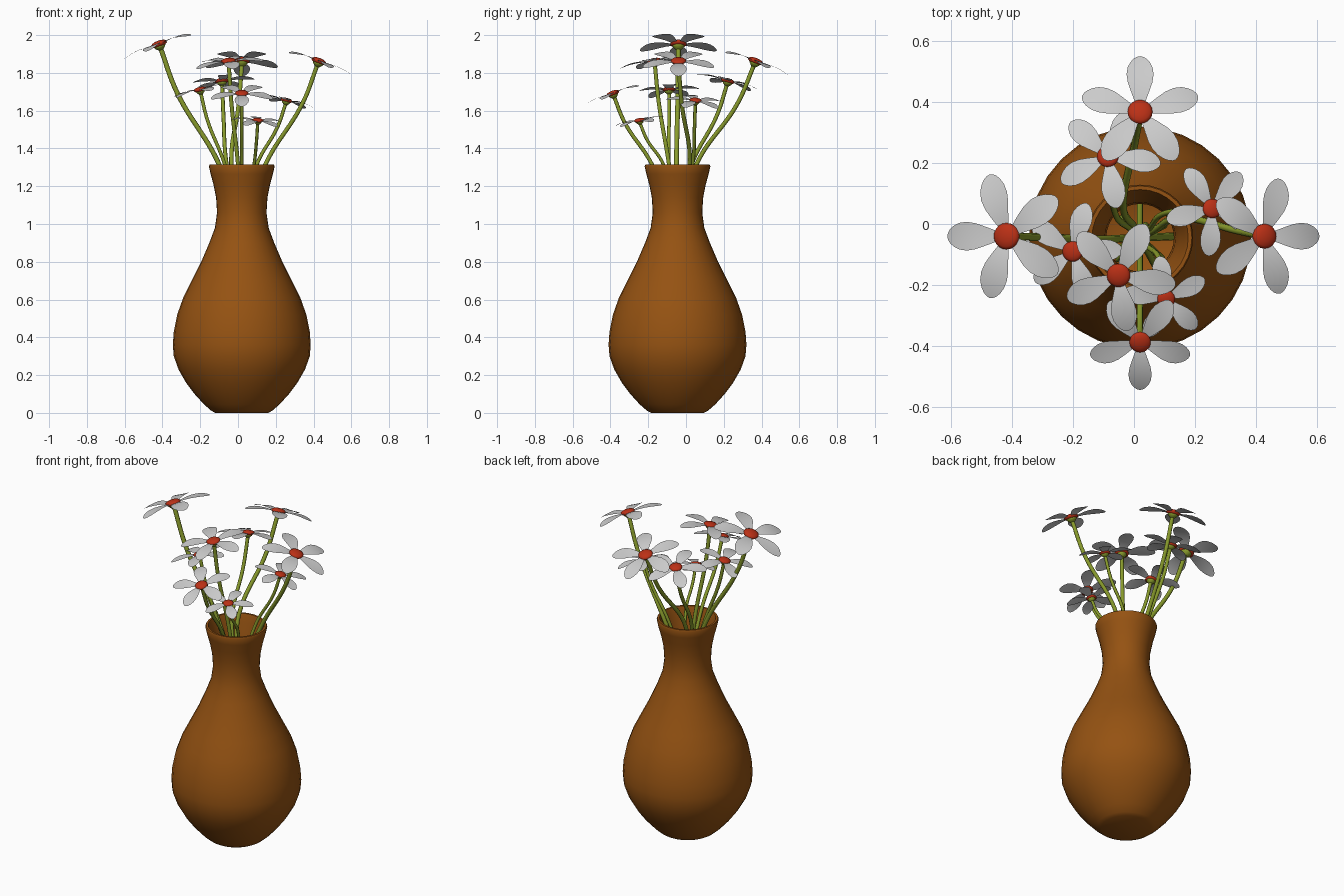
import bpy, bmesh, math
from mathutils import Vector, Matrix

if "Cube" in bpy.data.objects:
    bpy.data.objects.remove(bpy.data.objects["Cube"])

AXIS = Vector((0.02, -0.045, 0))


def material(name, rgb):
    m = bpy.data.materials.new(name)
    m.diffuse_color = (*rgb, 1)
    m.use_nodes = True
    m.node_tree.nodes["Principled BSDF"].inputs["Base Color"].default_value = m.diffuse_color
    return m


CLAY = material("clay", (0.30, 0.085, 0.006))
GREEN = material("stem_green", (0.25, 0.33, 0.025))
RED = material("centre_red", (0.50, 0.03, 0.008))


def finish(bm, name, mat=None, matrix=None):
    bmesh.ops.recalc_face_normals(bm, faces=bm.faces)
    for f in bm.faces:
        f.smooth = True
    me = bpy.data.meshes.new(name)
    bm.to_mesh(me)
    bm.free()
    ob = bpy.data.objects.new(name, me)
    bpy.context.collection.objects.link(ob)
    if mat:
        me.materials.append(mat)
    if matrix:
        ob.matrix_world = matrix
    return ob


def lathe(name, profile, mat, matrix, n=32):
    bm = bmesh.new()
    rings = []
    for r, z in profile:
        if r == 0:
            rings.append([bm.verts.new((0, 0, z))] * n)
        else:
            rings.append([bm.verts.new((r * math.cos(i * math.tau / n),
                                        r * math.sin(i * math.tau / n), z)) for i in range(n)])
    for a, b in zip(rings, rings[1:]):
        for i in range(n):
            j = (i + 1) % n
            quad = list(dict.fromkeys((a[i], a[j], b[j], b[i])))
            bm.faces.new(quad)
    return finish(bm, name, mat, matrix)


# Vase: outer wall, rim, then inner wall down to the floor
outer = [(0.14, 0), (0.162, 0.012), (0.2, 0.045), (0.25, 0.1), (0.295, 0.16), (0.335, 0.23),
         (0.36, 0.3), (0.365, 0.36), (0.36, 0.43), (0.342, 0.52), (0.31, 0.61), (0.265, 0.7),
         (0.215, 0.8), (0.172, 0.9), (0.142, 0.98), (0.131, 1.06), (0.136, 1.14),
         (0.15, 1.21), (0.165, 1.265), (0.174, 1.305), (0.17, 1.315)]
inner = [(r - 0.02, z) for r, z in reversed(outer[3:-1])]
vase = lathe("vase", [(0, 0)] + outer + [(0.158, 1.315)] + inner + [(0.14, 0.04), (0, 0.03)],
             CLAY, Matrix.Translation(AXIS))
bpy.context.view_layer.objects.active = vase
vase.select_set(True)
bpy.ops.object.shade_smooth_by_angle(angle=math.radians(45))


# Five arched teardrop petals around the flower centre
def petals(name, L, matrix):
    widths = [(0.05, 0.05), (0.2, 0.095), (0.35, 0.15), (0.5, 0.2), (0.65, 0.222),
              (0.78, 0.205), (0.88, 0.16), (0.95, 0.105), (0.985, 0.055)]
    bm = bmesh.new()
    for k in range(5):
        rot = Matrix.Rotation(k * math.tau / 5, 3, 'Z')

        def vert(t, w):
            z = 0.32 * t * (1 - t) - 0.03 * t + 0.12 * w * w
            return bm.verts.new(rot @ Vector((t, w, z)) * L)
        rows = [[vert(t, w * s) for s in (-1, -0.5, 0, 0.5, 1)] for t, w in widths]
        for a, b in zip(rows, rows[1:]):
            for i in range(4):
                bm.faces.new((a[i], b[i], b[i + 1], a[i + 1]))
        tip = vert(1, 0)
        for i in range(4):
            bm.faces.new((rows[-1][i], tip, rows[-1][i + 1]))
    return finish(bm, name, None, matrix)


def stem(name, points, radius):
    cu = bpy.data.curves.new(name, 'CURVE')
    cu.dimensions = '3D'
    cu.bevel_depth = radius
    cu.bevel_resolution = 2
    cu.use_fill_caps = True
    sp = cu.splines.new('BEZIER')
    sp.bezier_points.add(len(points) - 1)
    for bp, p in zip(sp.bezier_points, points):
        bp.co = p
        bp.handle_left_type = bp.handle_right_type = 'AUTO'
    cu.materials.append(GREEN)
    bpy.context.collection.objects.link(bpy.data.objects.new(name, cu))


def flower(i, pos, L, lean_dir, tilt, phase, rim):
    pos = Vector(pos)
    a = math.radians(lean_dir)
    rot = Matrix.Rotation(math.radians(tilt), 4, Vector((-math.sin(a), math.cos(a), 0)))
    m = Matrix.Translation(pos) @ rot @ Matrix.Rotation(math.radians(phase), 4, 'Z')
    n = rot @ Vector((0, 0, 1))
    petals(f"petals_{i}", L, m)
    # Domed red centre and green cup below it
    r = 0.21 * L
    arc = [math.radians(d) for d in (90, 65, 40, 15, -15, -50, -90)]
    dome = [(0 if abs(d) > 1.57 else r * math.cos(d), 0.4 * r * math.sin(d) + 0.2 * r) for d in arc]
    lathe(f"flower_centre_{i}", dome, RED, m, 20)
    cup = [(0, -0.03 * r), (0.75 * r, 0.0), (0.6 * r, -0.25 * r), (0.3 * r, -0.55 * r), (0, -0.6 * r)]
    lathe(f"flower_cup_{i}", cup, GREEN, m, 16)
    # Stem bowing outward from the vase mouth
    rim = Vector((*rim, 1.315))
    top = pos - n * 0.3 * r
    out = Vector((top.x - rim.x, top.y - rim.y, 0))
    mid = rim.lerp(top, 0.62) + out * 0.1
    neck = Vector((*(AXIS.xy + (rim.xy - AXIS.xy) * 0.35), 1.08))
    foot = Vector((*(AXIS.xy - (rim.xy - AXIS.xy) * 0.9), 0.6))
    stem(f"stem_{i}", [foot, neck, rim, mid, top], 0.06 * L)


# position, petal length, lean direction, tilt, petal phase, point at the vase mouth
FLOWERS = [
    ((-0.415, -0.04, 1.945), 0.213, 180, 20, 180, (-0.10, -0.05)),
    ((0.425, -0.04, 1.855), 0.198, 0, 20, 0, (0.145, 0.02)),
    ((0.02, 0.365, 1.855), 0.2, 90, 20, 90, (-0.035, 0.055)),
    ((-0.085, 0.22, 1.75), 0.175, 112, 15, 136, (-0.06, 0.03)),
    ((-0.2, -0.09, 1.705), 0.165, 191, 13, 218, (-0.07, -0.09)),
    ((-0.05, -0.167, 1.855), 0.19, 240, 11, 62, (0.0, -0.09)),
    ((0.02, -0.385, 1.685), 0.172, 270, 20, 270, (0.02, -0.18)),
    ((0.105, -0.245, 1.543), 0.143, 293, 11, 27, (0.085, -0.12)),
    ((0.255, 0.05, 1.648), 0.156, 22, 14, 50, (0.10, 0.035)),
]
for i, spec in enumerate(FLOWERS, 1):
    flower(i, *spec)
